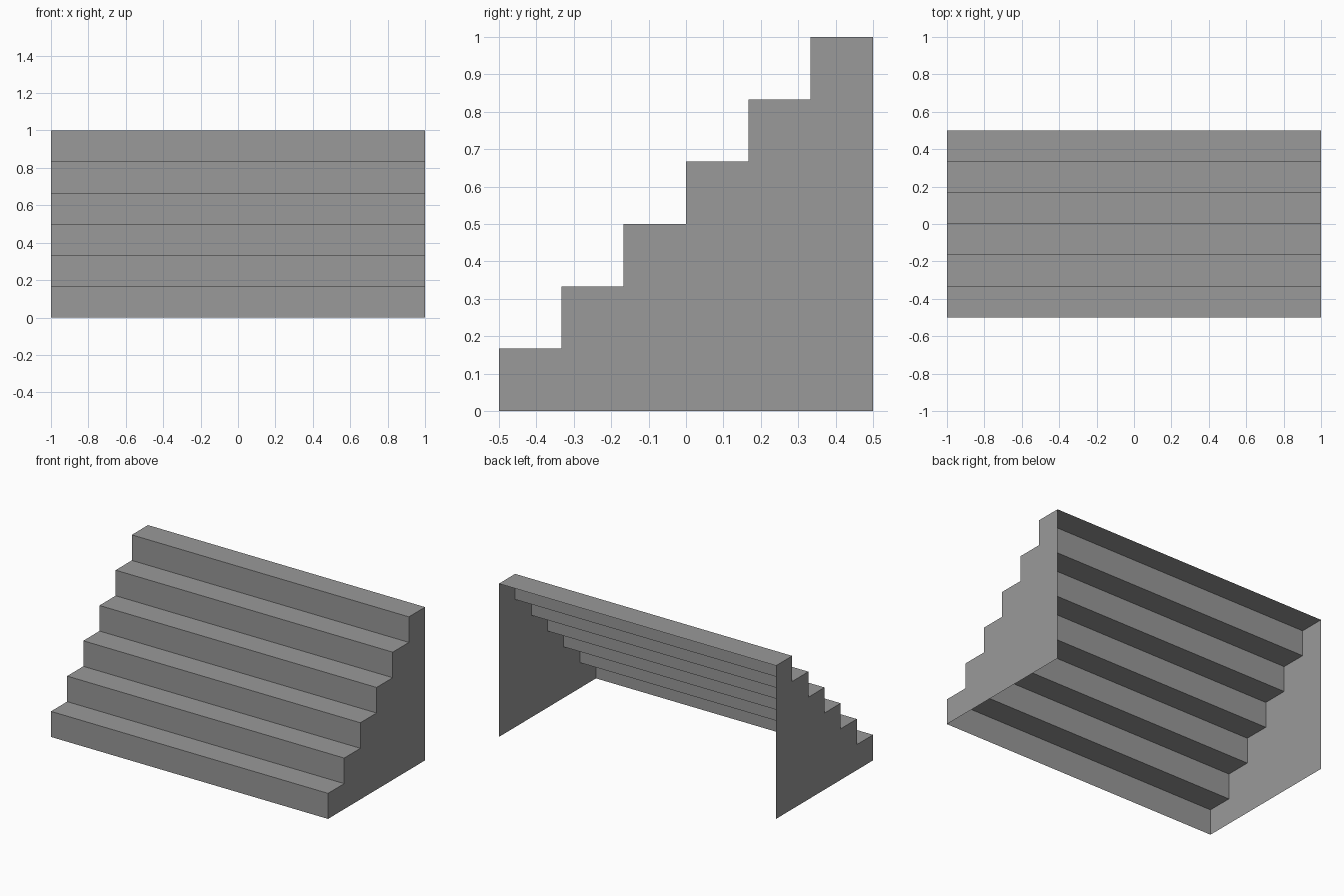
import bpy
import bmesh

STEPS = 6
HALF_WIDTH = 1.0
HEIGHT = 1.0
DEPTH = 1.0

cube = bpy.data.objects.get("Cube")
if cube:
    bpy.data.objects.remove(cube, do_unlink=True)

# One plain grey
grey = bpy.data.materials.new("concrete_grey")
grey.use_nodes = True
colour = (0.32, 0.32, 0.32, 1)
grey.diffuse_color = colour
grey.node_tree.nodes["Principled BSDF"].inputs["Base Color"].default_value = colour


def make_object(name, bm):
    mesh = bpy.data.meshes.new(name)
    bm.to_mesh(mesh)
    bm.free()
    mesh.materials.append(grey)
    obj = bpy.data.objects.new(name, mesh)
    bpy.context.collection.objects.link(obj)
    return obj


# Stair outline from the front foot to the top back edge, as (y, z)
profile = [(-DEPTH / 2, 0)]
for i in range(STEPS):
    z = HEIGHT * (i + 1) / STEPS
    profile.append((DEPTH * i / STEPS - DEPTH / 2, z))
    profile.append((DEPTH * (i + 1) / STEPS - DEPTH / 2, z))

# Risers and treads: a folded sheet, open at the back and underneath
bm = bmesh.new()
left = [bm.verts.new((HALF_WIDTH, y, z)) for y, z in profile]
right = [bm.verts.new((-HALF_WIDTH, y, z)) for y, z in profile]
for i in range(len(profile) - 1):
    bm.faces.new((right[i], left[i], left[i + 1], right[i + 1]))
make_object("steps", bm)

# Stepped side panels, one strip per step, facing outwards
for name, side in (("left_side_panel", 1), ("right_side_panel", -1)):
    bm = bmesh.new()
    outline = [bm.verts.new((side * HALF_WIDTH, y, z))
               for y, z in profile + [(DEPTH / 2, 0)]]
    face = bm.faces.new(outline)
    face.normal_update()
    if face.normal.x * side < 0:
        face.normal_flip()
    make_object(name, bm)
